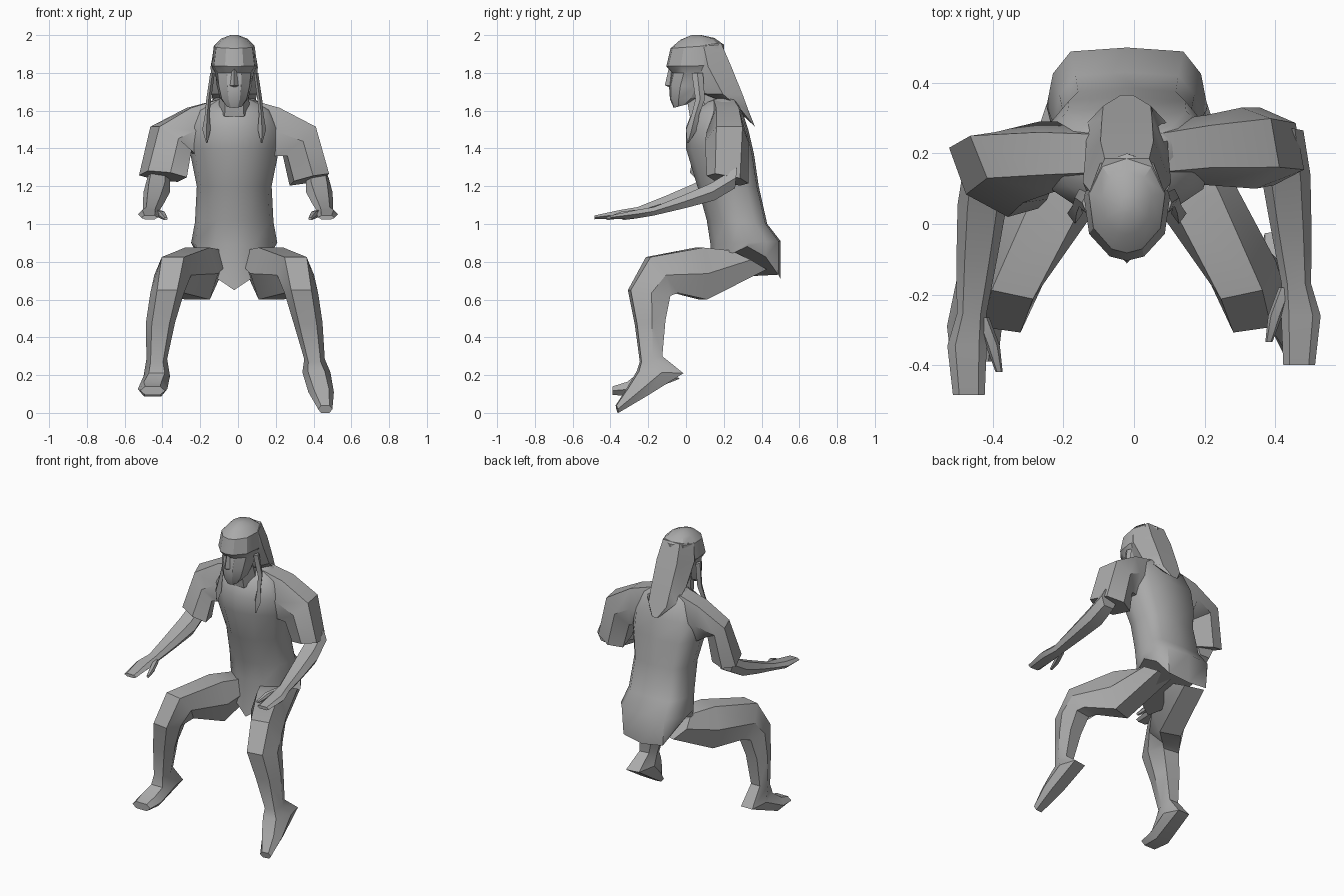
import bpy, bmesh, math
from mathutils import Vector as V

grey = bpy.data.materials.new("plain grey")
grey.diffuse_color = (0.4, 0.4, 0.4, 1)

# Cross-sections as (position from P to Q, share of half width)
HEX = [(0, .6), (.5, 1), (1, .6)]
DIAMOND = [(0, 0), (.5, 1), (1, 0)]
BODY = [(0, 0), (.08, .45), (.3, .9), (.55, 1), (.8, .92), (.97, .7), (1, 0)]
SKULL = [(0, 0), (.04, .4), (.25, .88), (.6, 1), (.9, .7), (1, 0)]
CX = -0.02  # centre line of the body


def loft(name, stations, profile=HEX, angle=35):
    """Skin rings; each station is (P, Q, half-width vector, lift of the sides)."""
    bm = bmesh.new()
    rings = []
    for P, Q, W, *rest in stations:
        P, Q, W = V(P), V(Q), V(W)
        lift = rest[0] if rest else 0
        def pt(t, s):
            return P.lerp(Q, t) + W * s + V((0, 0, lift * 4 * t * (1 - t)))
        pts = [pt(t, s) for t, s in profile]
        pts += [pt(t, -s) for t, s in reversed(profile) if s > 0]
        rings.append([bm.verts.new(p) for p in pts])
    n = len(rings[0])
    for a, b in zip(rings, rings[1:]):
        for i in range(n):
            j = (i + 1) % n
            bm.faces.new((a[i], a[j], b[j], b[i]))
    bm.faces.new(rings[0])
    bm.faces.new(rings[-1][::-1])
    bmesh.ops.recalc_face_normals(bm, faces=bm.faces)
    me = bpy.data.meshes.new(name)
    bm.to_mesh(me)
    bm.free()
    me.materials.append(grey)
    for p in me.polygons:
        p.use_smooth = True
    me.set_sharp_from_angle(angle=math.radians(angle))
    ob = bpy.data.objects.new(name, me)
    bpy.context.collection.objects.link(ob)
    return ob


def centred(rows):
    """Rows (front y, z, back y, z, half width, lift) on the centre line."""
    return [((CX, a, b), (CX, c, d), (w, 0, 0), *l) for a, b, c, d, w, *l in rows]


# Tunic, pointed in front and raised over the thighs
loft("tunic", centred([
    (.11, .65, .50, .71, .21, .2),
    (.13, .89, .50, .91, .228),
    (.11, 1.02, .43, 1.0, .208),
    (.06, 1.2, .385, 1.2, .198),
    (.0, 1.4, .36, 1.37, .235),
    (.0, 1.51, .33, 1.5, .24),
    (.03, 1.59, .29, 1.62, .19),
    (.07, 1.63, .24, 1.69, .09)]), BODY, 50)

# Neck, head and nose
loft("neck", centred([(.02, 1.57, .2, 1.6, .085), (-.01, 1.75, .15, 1.75, .07)]))
loft("head", centred([
    (-.065, 1.615, .03, 1.64, .045),
    (-.085, 1.66, .1, 1.67, .075),
    (-.09, 1.73, .15, 1.73, .092),
    (-.075, 1.80, .18, 1.80, .1),
    (-.104, 1.835, .2, 1.84, .122),
    (-.082, 1.93, .2, 1.95, .108),
    (-.03, 1.975, .15, 1.985, .07),
    (.03, 2.0, .08, 2.0, .02)]), SKULL, 30)
loft("nose", centred([
    (-.09, 1.83, -.06, 1.83, .01),
    (-.112, 1.735, -.06, 1.73, .022),
    (-.09, 1.725, -.06, 1.72, .018)]), DIAMOND)

# Long hair at the back and two thin side strands
loft("back_hair", centred([
    (.0, 1.93, .185, 1.96, .105),
    (.0, 1.82, .235, 1.845, .125),
    (.09, 1.69, .30, 1.685, .118),
    (.24, 1.63, .335, 1.59, .112),
    (.35, 1.53, .365, 1.515, .03)]))
for side in (-1, 1):
    loft("side_strand", [
        ((CX + side * dx, y - d, z), (CX + side * dx, y + d, z), (w, 0, 0))
        for dx, y, z, d, w in [(.115, .06, 1.80, .03, .012), (.135, .075, 1.66, .025, .013),
                               (.143, .05, 1.58, .02, .012), (.147, .03, 1.5, .03, .022),
                               (.145, .01, 1.43, .004, .004)]], DIAMOND)

# Sleeves: the left arm reaches further forward
loft("right_sleeve", [
    ((.06, .2, 1.66), (.1, .2, 1.36), (0, .09, 0)),
    ((.22, .22, 1.615), (.2, .2, 1.36), (0, .1, 0)),
    ((.40, .23, 1.515), (.25, .2, 1.36), (-.02, .115, 0)),
    ((.47, .22, 1.255), (.285, .22, 1.215), (-.02, .11, -.02))])
loft("left_sleeve", [
    ((-.1, .2, 1.66), (-.14, .2, 1.36), (0, .09, 0)),
    ((-.26, .2, 1.615), (-.24, .18, 1.37), (-.02, .1, 0)),
    ((-.44, .19, 1.515), (-.27, .13, 1.39), (-.04, .1, 0)),
    ((-.50, .15, 1.27), (-.295, .11, 1.235), (-.04, .11, -.02))])

# Forearms with hands, and thumbs
FOREARM = [(.42, .27, 1.30, .26, 1.19, .06), (.43, .13, 1.215, .15, 1.125, .07),
           (.445, -.02, 1.15, 0, 1.085, .058), (.46, -.17, 1.09, -.17, 1.045, .042),
           (.473, -.26, 1.075, -.26, 1.03, .056), (.468, -.4, 1.045, -.4, 1.025, .045)]
THUMB = [(.43, -.18, 1.075, -.18, 1.045, .02), (.40, -.26, 1.065, -.26, 1.03, .02),
         (.382, -.335, 1.035, -.335, 1.02, .01)]
for label, side, dy in (("right", 1, 0), ("left", -1, -.085)):
    for part, rows in (("forearm", FOREARM), ("thumb", THUMB)):
        loft(f"{label}_{part}", [
            ((side * x, ty + dy, tz), (side * x, by + dy, bz), (w, 0, 0))
            for x, ty, tz, by, bz, w in rows])

# Legs: rows of (x, front y, z, back y, z, half width, yaw)
LEG = [(.10, .22, .86, .41, .76, .11, 15), (.175, .07, .875, .09, .60, .115, 18),
       (.305, -.2, .825, -.055, .635, .1, 12), (.335, -.3, .65, -.09, .62, .09, 8),
       (.37, -.265, .47, -.115, .49, .078, 8)]
RIGHT_FOOT = [(.405, -.24, .27, -.13, .30, .055, 8), (.415, -.255, .22, -.02, .21, .075, 8),
              (.44, -.31, .13, -.21, .09, .068, 6), (.462, -.37, .04, -.36, 0, .038, 6)]
LEFT_FOOT = [(.39, -.24, .27, -.13, .30, .055, 0), (.39, -.255, .21, -.035, .18, .07, 0),
             (.412, -.31, .165, -.27, .088, .078, 0), (.412, -.39, .14, -.39, .095, .066, 0)]
for label, side, foot in (("right", 1, RIGHT_FOOT), ("left", -1, LEFT_FOOT)):
    rows = []
    for x, fy, fz, by, bz, w, yaw in LEG + foot:
        x = x if side > 0 else 2 * CX - x
        a = math.radians(yaw)
        rows.append(((x, fy, fz), (x, by, bz), (side * w * math.cos(a), w * math.sin(a), 0)))
    loft(f"{label}_leg", rows)
